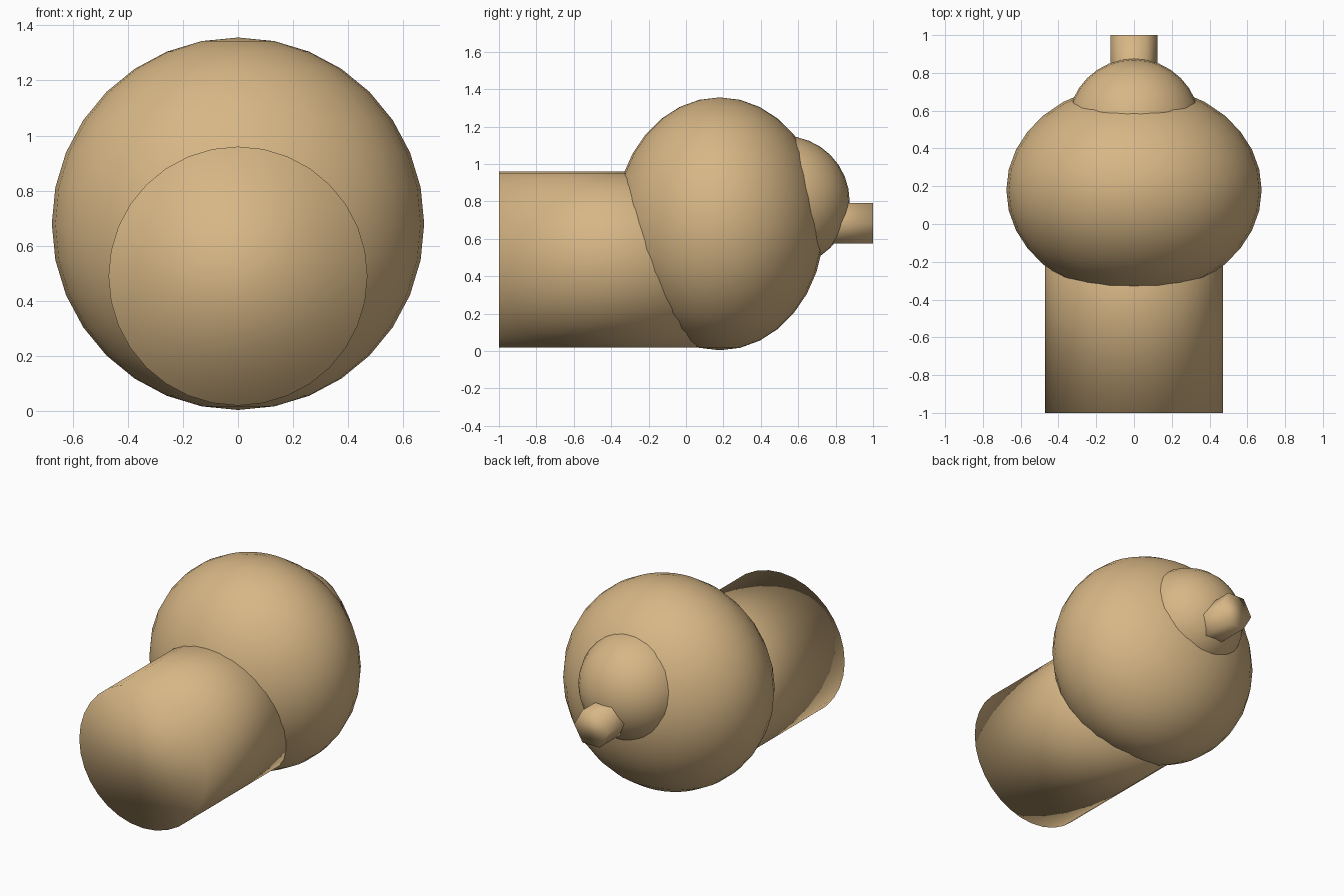
import bpy
from math import radians

cube = bpy.data.objects.get("Cube")
if cube:
    bpy.data.objects.remove(cube, do_unlink=True)

# One tan colour for the whole model
TAN = (0.68, 0.47, 0.235, 1.0)
tan = bpy.data.materials.new("tan")
tan.use_nodes = True
tan.diffuse_color = TAN
tan.node_tree.nodes["Principled BSDF"].inputs["Base Color"].default_value = TAN


def finish(name):
    """Name the active object, colour it and shade it fully smooth."""
    obj = bpy.context.active_object
    obj.name = name
    obj.data.materials.append(tan)
    bpy.ops.object.transform_apply(location=False, rotation=True, scale=True)
    bpy.ops.object.shade_smooth()
    return obj


def ball(name, y, z, radii):
    bpy.ops.mesh.primitive_uv_sphere_add(
        segments=32, ring_count=16, radius=1, location=(0, y, z))
    bpy.context.active_object.scale = radii
    return finish(name)


def rod(name, sides, radius, y_start, y_end, z, turn=0):
    """Capped prism lying along the y axis."""
    bpy.ops.mesh.primitive_cylinder_add(
        vertices=sides, radius=radius, depth=y_end - y_start,
        location=(0, (y_start + y_end) / 2, z),
        rotation=(radians(90), radians(turn), 0))
    return finish(name)


# Long front barrel running into the body
rod("barrel", 32, 0.47, -1.0, 0.2, 0.49)

# Rounded body, flattened front to back
ball("body", 0.18, 0.68, (0.676, 0.56, 0.676))

# Dome on the back of the body
ball("rear_dome", 0.525, 0.80, (0.35, 0.35, 0.35))

# Six-sided stub, with corners pointing sideways
rod("rear_stub", 6, 0.125, 0.6, 1.0, 0.682, turn=30)
